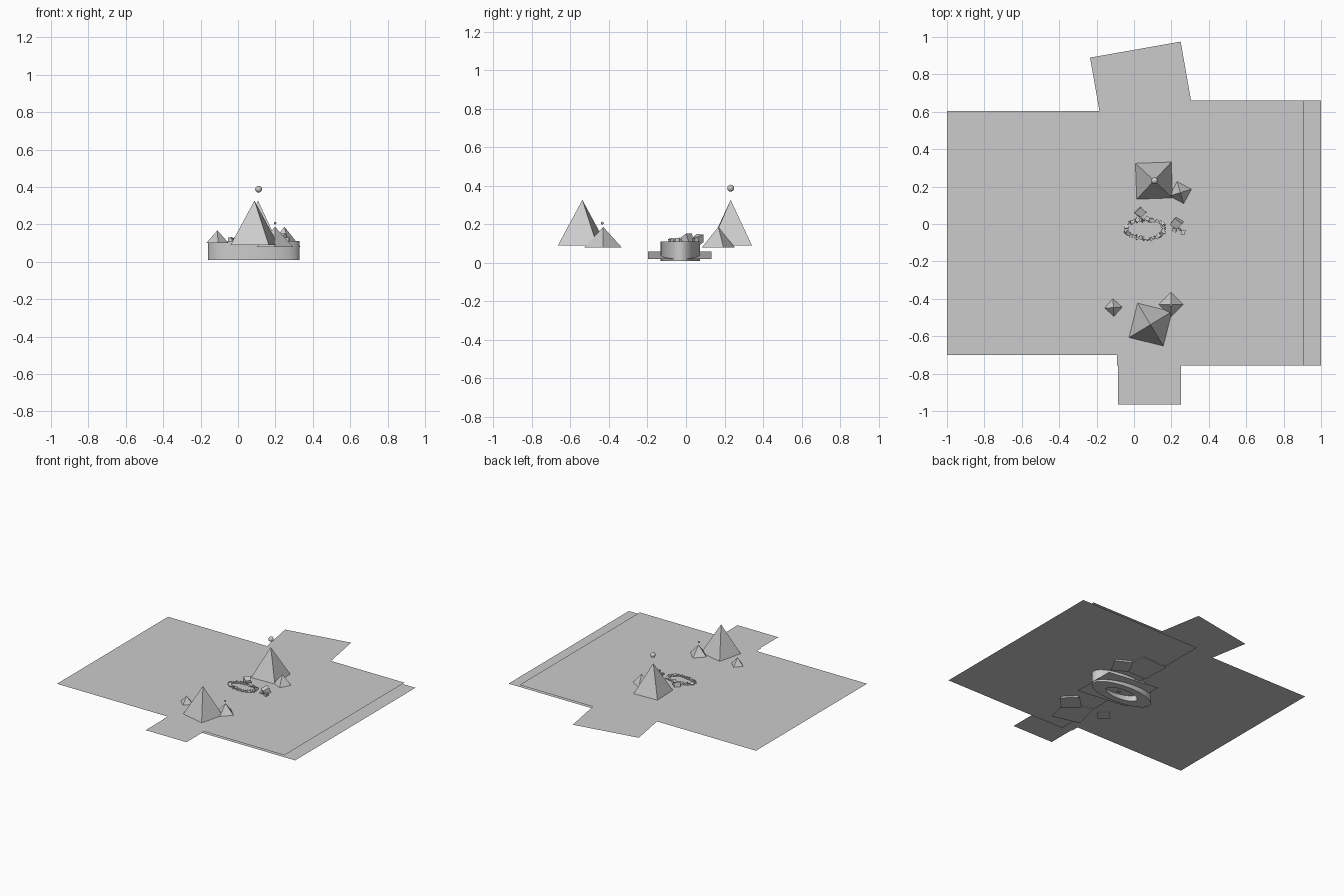
import bpy, bmesh, math, random
from mathutils import Vector, Matrix

random.seed(4)
if "Cube" in bpy.data.objects:
    bpy.data.objects.remove(bpy.data.objects["Cube"])

grey = bpy.data.materials.new("light_grey")
grey.use_nodes = True
grey.diffuse_color = (0.6, 0.6, 0.6, 1)
grey.node_tree.nodes["Principled BSDF"].inputs["Base Color"].default_value = (0.6, 0.6, 0.6, 1)


def add_object(name, bm, smooth=False):
    mesh = bpy.data.meshes.new(name)
    for face in bm.faces:
        face.smooth = smooth
    bm.to_mesh(mesh)
    bm.free()
    mesh.materials.append(grey)
    obj = bpy.data.objects.new(name, mesh)
    bpy.context.collection.objects.link(obj)
    return obj


def sheet(name, centre, width, depth, turn=0, tilt=0):
    """Flat rectangle, turned about z and tilted about y."""
    bm = bmesh.new()
    place = (Matrix.Translation(centre) @ Matrix.Rotation(turn, 4, "Z")
             @ Matrix.Rotation(tilt, 4, "Y") @ Matrix.Diagonal((width, depth, 1, 1)))
    bmesh.ops.create_grid(bm, x_segments=1, y_segments=1, size=0.5, matrix=place)
    add_object(name, bm)


def pyramid(name, x, y, base, top, radius, turn):
    """Four-sided peak, its first corner pointing along turn degrees."""
    bm = bmesh.new()
    place = (Matrix.Translation((x, y, (base + top) / 2))
             @ Matrix.Rotation(math.radians(turn), 4, "Z"))
    bmesh.ops.create_cone(bm, cap_ends=True, segments=4, radius1=radius,
                          radius2=0, depth=top - base, matrix=place)
    # put a corner exactly on the requested direction
    corner = max(bm.verts, key=lambda v: (v.co.xy - Vector((x, y))).length)
    offset = corner.co - Vector((x, y, 0))
    swing = math.radians(turn) - math.atan2(offset.y, offset.x)
    bmesh.ops.rotate(bm, cent=(x, y, 0), verts=bm.verts, matrix=Matrix.Rotation(swing, 3, "Z"))
    add_object(name, bm)


def ball(name, centre, radius):
    bm = bmesh.new()
    bmesh.ops.create_uvsphere(bm, u_segments=16, v_segments=10, radius=radius,
                              matrix=Matrix.Translation(centre))
    add_object(name, bm, True)


def stones(name, spots):
    """Angular rocks, each spot being a centre and a size."""
    bm = bmesh.new()
    for centre, size in spots:
        made = bmesh.ops.create_cube(bm, size=size)["verts"]
        for v in made:
            v.co *= random.uniform(0.75, 1.15)
        spin = Matrix.Rotation(random.uniform(0, math.tau), 3, "Z") @ Matrix.Rotation(
            random.uniform(-0.5, 0.5), 3, "X")
        bmesh.ops.rotate(bm, verts=made, matrix=spin)
        bmesh.ops.translate(bm, verts=made, vec=centre)
    add_object(name, bm)


# Ground sheets
sheet("ground_right", (-0.5, -0.048, 0.1145), 1.0, 1.306)
sheet("ground_left", (0.41, -0.048, 0.114), 1.0, 1.415)
sheet("lower_ground", (0.5, -0.048, 0.1), 1.0, 1.415)
sheet("front_ground", (0.083, -0.797, 0.115), 0.336, 0.336)
sheet("back_ground", (0.05, 0.69, 0.115), 0.492, 0.492, turn=math.radians(10))

# Tall and small peaks
pyramid("back_peak", 0.107, 0.232, 0.09, 0.327, 0.151, 47)
pyramid("front_peak", 0.088, -0.538, 0.09, 0.327, 0.149, 31)
pyramid("back_small_peak", 0.248, 0.168, 0.08, 0.187, 0.09, 17)
pyramid("front_small_peak", 0.198, -0.43, 0.08, 0.187, 0.097, 90)
pyramid("right_small_peak", -0.11, -0.447, 0.1, 0.168, 0.06, 93)

# Floating balls
ball("large_ball", (0.11, 0.232, 0.388), 0.018)
ball("small_ball", (0.198, -0.435, 0.207), 0.007)

# Sunken oval basin: outer wall, bottom ring and inner wall
bm = bmesh.new()
loops = []
for width, depth, z in ((0.245, 0.102, 0.112), (0.245, 0.102, 0.01),
                        (0.13, 0.055, 0.01), (0.13, 0.055, 0.112)):
    angles = [math.tau * i / 48 for i in range(48)]
    loops.append([bm.verts.new((0.085 + width * math.cos(a), -0.03 + depth * math.sin(a), z))
                  for a in angles])
for low, high in zip(loops, loops[1:]):
    for i in range(48):
        j = (i + 1) % 48
        bm.faces.new((low[i], high[i], high[j], low[j]))
basin = add_object("basin", bm, True)
bpy.context.view_layer.objects.active = basin
basin.select_set(True)
bpy.ops.object.shade_smooth_by_angle()

# Tilted sheet through the basin
sheet("tilted_sheet", (0.115, -0.032, 0.039), 0.435, 0.33, tilt=math.radians(5))

# Oval ring of stones, with larger rocks beside it
ring = []
for i in range(34):
    a = math.tau * i / 34
    reach = random.uniform(0.92, 1.08)
    ring.append((Vector((0.063 + 0.1 * reach * math.cos(a), -0.027 + 0.052 * reach * math.sin(a),
                         0.116)), random.uniform(0.014, 0.024)))
stones("stone_ring", ring)
stones("side_rocks", [(Vector((0.035, 0.062, 0.12)), 0.045), (Vector((0.228, 0.005, 0.12)), 0.045),
                      (Vector((0.262, -0.045, 0.117)), 0.024), (Vector((0.215, -0.03, 0.115)), 0.022),
                      (Vector((0.24, -0.03, 0.114)), 0.018)])
sheet("basin_floor_chip", (0.135, 0.0, 0.0), 0.03, 0.02)
